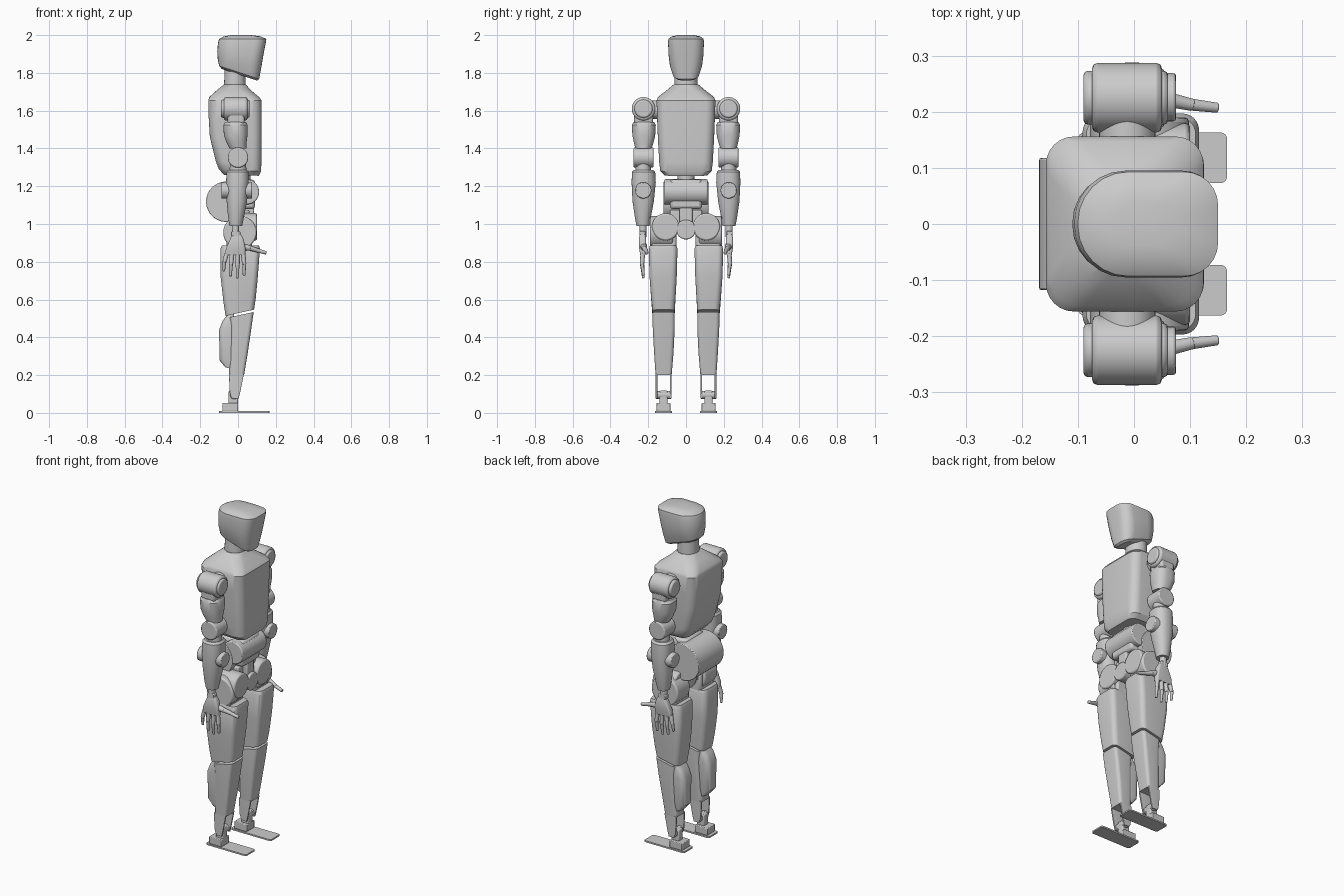
import bpy, bmesh, math
from mathutils import Vector, Matrix

cube = bpy.data.objects.get("Cube")
if cube:
    bpy.data.objects.remove(cube, do_unlink=True)

grey = bpy.data.materials.new("light grey")
grey.use_nodes = True
grey.diffuse_color = (0.6, 0.6, 0.6, 1)
grey.node_tree.nodes["Principled BSDF"].inputs["Base Color"].default_value = (0.6, 0.6, 0.6, 1)
parts = []


def finish(name, bm, mirror, bevel=0.0):
    bmesh.ops.recalc_face_normals(bm, faces=bm.faces)
    me = bpy.data.meshes.new(name)
    bm.to_mesh(me)
    bm.free()
    me.materials.append(grey)
    ob = bpy.data.objects.new(name, me)
    bpy.context.collection.objects.link(ob)
    if bevel:
        b = ob.modifiers.new("bevel", 'BEVEL')
        b.width, b.segments, b.limit_method = bevel, 2, 'ANGLE'
    if mirror:
        m = ob.modifiers.new("mirror", 'MIRROR')
        m.use_axis = (False, True, False)
    parts.append(ob)
    return ob


def ring(z, x0, x1, y0, y1, rb, rf, slope=0.0, n=6):
    """Rounded rectangle with back and front corner radii, tilted along x."""
    lim = min(x1 - x0, y1 - y0) / 2 * 0.98
    rb, rf = min(rb, lim), min(rf, lim)
    xc, pts = (x0 + x1) / 2, []
    corners = ((x1 - rf, y1 - rf, rf), (x0 + rb, y1 - rb, rb),
               (x0 + rb, y0 + rb, rb), (x1 - rf, y0 + rf, rf))
    for k, (cx, cy, r) in enumerate(corners):
        for i in range(n + 1):
            a = math.pi / 2 * (k + i / n)
            x = cx + r * math.cos(a)
            pts.append((x, cy + r * math.sin(a), z + slope * (x - xc)))
    return pts


def loft(name, sections, mirror=True, bevel=0.0):
    bm = bmesh.new()
    rings = [[bm.verts.new(p) for p in ring(*s)] for s in sections]
    for a, b in zip(rings, rings[1:]):
        for i in range(len(a)):
            j = (i + 1) % len(a)
            bm.faces.new((a[i], a[j], b[j], b[i]))
    bm.faces.new(rings[0][::-1])
    bm.faces.new(rings[-1])
    return finish(name, bm, mirror, bevel)


def box(name, lo, hi, mirror=True, bevel=0.004):
    bm = bmesh.new()
    lo, hi = Vector(lo), Vector(hi)
    bmesh.ops.create_cube(bm, size=1, matrix=Matrix.Translation((lo + hi) / 2) @ Matrix.Diagonal((hi - lo).to_4d()))
    return finish(name, bm, mirror, bevel)


def rod(name, a, b, r0, r1=None, mirror=True, bevel=0.0, seg=40):
    """Cylinder or cone between two points."""
    a, b = Vector(a), Vector(b)
    bm = bmesh.new()
    mat = Matrix.Translation((a + b) / 2) @ (b - a).to_track_quat('Z', 'Y').to_matrix().to_4x4()
    bmesh.ops.create_cone(bm, cap_ends=True, segments=seg, radius1=r0,
                          radius2=r0 if r1 is None else r1, depth=(b - a).length, matrix=mat)
    return finish(name, bm, mirror, bevel)


# Head, neck and torso
loft("head", [(1.79, -.085, .100, -.052, .052, .05, .04, -.33),
              (1.802, -.100, .112, -.068, .068, .06, .05, -.33),
              (1.85, -.108, .122, -.085, .085, .08, .06, -.25),
              (1.90, -.110, .133, -.092, .092, .09, .06, -.12),
              (1.96, -.106, .147, -.095, .095, .09, .06, 0),
              (1.98, -.100, .150, -.093, .093, .09, .06, 0),
              (1.993, -.075, .120, -.075, .075, .07, .05, 0),
              (2.0, -.035, .070, -.04, .04, .04, .04, 0)], False)
loft("neck", [(1.71, -.075, .042, -.062, .062, .06, .06),
              (1.83, -.07, .038, -.058, .058, .06, .06)], False)
loft("torso", [(1.258, -.075, .110, -.112, .112, .04, .04, -.03),
               (1.285, -.102, .122, -.136, .136, .05, .05, -.06),
               (1.33, -.117, .124, -.142, .142, .05, .05),
               (1.46, -.149, .125, -.149, .149, .05, .05),
               (1.56, -.155, .125, -.153, .153, .05, .05),
               (1.655, -.157, .124, -.156, .156, .05, .05),
               (1.672, -.152, .112, -.148, .148, .06, .06),
               (1.71, -.110, .066, -.100, .100, .06, .06),
               (1.738, -.075, .042, -.066, .066, .06, .06)], False)

# Waist and pelvis
rod("waist_pivot", (.02, 0, 1.22), (.02, 0, 1.27), .045, mirror=False)
rod("rear_hip_drum", (-.062, -.118, 1.118), (-.062, .118, 1.118), .107, mirror=False, bevel=.004, seg=64)
box("waist_block", (-.06, -.085, 1.08), (.09, .085, 1.235), False, .015)
rod("waist_cross_drum", (.045, -.115, 1.17), (.045, .115, 1.17), .067, mirror=False, bevel=.006)
box("pelvis_column", (-.03, -.034, .96), (.085, .034, 1.12), False, .008)
box("pelvis_side_block", (-.03, .03, .98), (.06, .085, 1.075), True, .008)
rod("pelvis_lower_drum", (-.04, 0, .97), (.10, 0, .97), .052, mirror=False, bevel=.006)

# Hips and legs
rod("hip_roll_drum", (-.045, .108, .985), (.10, .108, .985), .072, bevel=.008)
box("hip_yoke", (-.06, .05, .87), (.075, .185, .985), True, .012)
rod("hip_pitch_drum", (.01, .07, .955), (.01, .19, .955), .088, bevel=.008)
loft("thigh", [(.53, -.066, .085, .060, .178, .03, .03, .22),
               (.60, -.078, .094, .056, .184, .03, .03, .08),
               (.72, -.092, .105, .049, .193, .035, .03),
               (.87, -.092, .116, .045, .197, .035, .03),
               (.887, -.085, .110, .052, .190, .03, .03)])
loft("shin", [(.20, -.048, .032, .076, .161, .02, .015),
              (.32, -.045, .052, .066, .169, .025, .02),
              (.45, -.040, .071, .060, .176, .025, .02),
              (.52, -.045, .083, .060, .177, .025, .02, .22)])
loft("calf", [(.235, -.068, -.02, .085, .152, .015, .01, -.3),
              (.275, -.098, -.02, .078, .160, .025, .01, -.1),
              (.44, -.100, -.02, .070, .168, .03, .01),
              (.49, -.080, -.02, .072, .166, .03, .01),
              (.525, -.052, -.02, .080, .158, .015, .01)])
for tag, y in (("inner", .076), ("outer", .152)):
    loft(tag + "_ankle_fork", [(.075, -.032, .003, y, y + .009, .002, .002),
                               (.11, -.044, .012, y, y + .009, .002, .002),
                               (.205, -.048, .031, y, y + .009, .002, .002)])
rod("ankle_axle", (-.02, .079, .095), (-.02, .158, .095), .022, bevel=.003)
box("ankle_post", (-.05, .098, .03), (.0, .140, .118), True, .006)
box("ankle_base", (-.083, .082, .008), (.0, .157, .052))
loft("foot_plate", [(0, -.10, .166, .073, .163, .012, .012),
                    (.009, -.10, .166, .073, .163, .012, .012)])

# Shoulders and upper arms
rod("shoulder_axle", (-.012, .12, 1.605), (-.012, .20, 1.605), .05)
rod("shoulder_drum", (-.075, .225, 1.61), (.05, .225, 1.61), .062, bevel=.01, seg=48)
rod("shoulder_cap", (-.09, .225, 1.61), (.061, .225, 1.61), .048, bevel=.008)
box("shoulder_bracket", (-.055, .175, 1.53), (.035, .275, 1.61), True, .012)
loft("upper_arm", [(1.40, -.045, .045, .182, .268, .043, .043),
                   (1.43, -.060, .045, .172, .276, .045, .045),
                   (1.47, -.075, .050, .163, .284, .05, .05),
                   (1.525, -.077, .050, .160, .286, .05, .05),
                   (1.54, -.068, .042, .168, .278, .05, .05)])
rod("elbow_drum", (0, .172, 1.352), (0, .277, 1.352), .054, bevel=.006, seg=48)
loft("elbow_link", [(1.26, -.045, .045, .185, .268, .04, .04),
                    (1.35, -.042, .042, .188, .264, .04, .04)])

# Forearms
loft("forearm", [(.99, -.045, .022, .193, .262, .034, .034),
                 (1.03, -.052, .030, .187, .270, .038, .038),
                 (1.12, -.060, .048, .170, .283, .048, .048),
                 (1.22, -.063, .056, .160, .288, .052, .052),
                 (1.275, -.061, .056, .163, .286, .052, .052),
                 (1.287, -.052, .047, .173, .277, .048, .048)])
rod("forearm_drum", (-.088, .226, 1.178), (.075, .226, 1.178), .043, bevel=.005)

# Hands
rod("wrist", (-.014, .228, .93), (-.014, .228, 1.0), .019, seg=24)
box("wrist_joint", (-.036, .214, .935), (.012, .246, .962))
loft("palm", [(.835, -.068, .038, .214, .242, .01, .01),
              (.87, -.064, .040, .210, .248, .012, .012),
              (.92, -.042, .030, .211, .250, .012, .012),
              (.945, -.030, .016, .216, .244, .01, .01)])
for i, (x, length) in enumerate(((-.060, .095), (-.031, .122), (-.002, .132), (.027, .118))):
    knuckle = Vector((x, .229, .845))
    middle = knuckle + Vector((-.012 + .006 * i, .004, -.5 * length))
    tip = knuckle + Vector((-.016 + .007 * i, -.004, -length))
    rod(f"finger_{i + 1}_base", knuckle, middle, .0125, .011, bevel=.002, seg=12)
    rod(f"finger_{i + 1}_tip", middle + Vector((0, 0, .006)), tip, .0105, .007, bevel=.003, seg=12)
rod("thumb_root", (.0, .226, .885), (.065, .222, .872), .02, .014, bevel=.003, seg=14)
rod("thumb_middle", (.06, .222, .873), (.105, .212, .860), .0135, .011, bevel=.002, seg=14)
rod("thumb_tip", (.10, .213, .861), (.150, .207, .847), .011, .009, bevel=.003, seg=14)

# Smooth shading with sharp edges kept
bpy.ops.object.select_all(action='DESELECT')
for ob in parts:
    ob.select_set(True)
bpy.context.view_layer.objects.active = parts[0]
bpy.ops.object.shade_smooth_by_angle(angle=math.radians(32))
